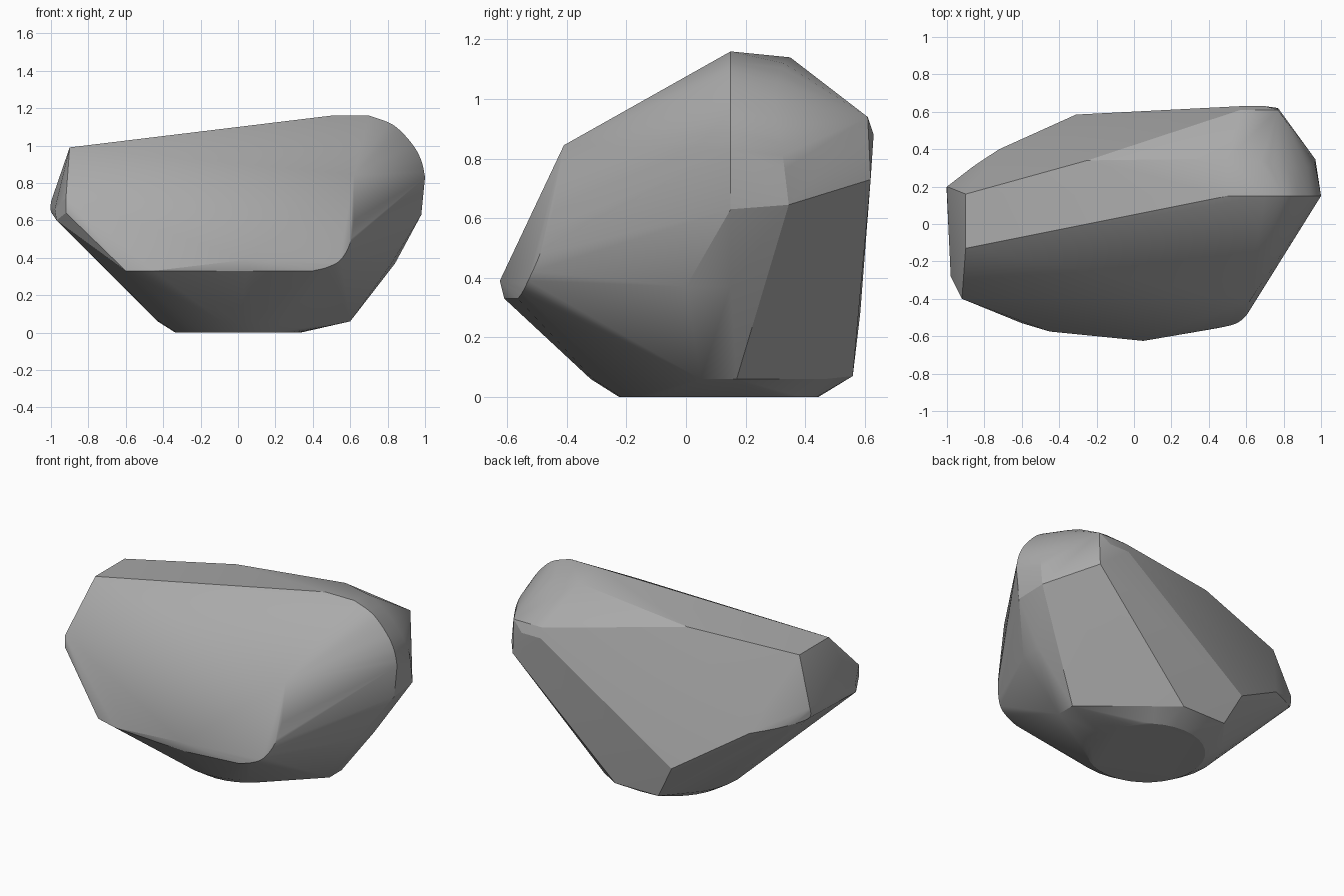
import bpy, bmesh, math
from mathutils import Vector

cube = bpy.data.objects.get("Cube")
if cube:
    bpy.data.objects.remove(cube, do_unlink=True)

# Stone colour
stone = bpy.data.materials.new("stone_grey")
stone.use_nodes = True
grey = (0.4, 0.4, 0.4, 1)
stone.diffuse_color = grey
stone.node_tree.nodes["Principled BSDF"].inputs["Base Color"].default_value = grey


def ring(radius, z, count=32):
    """Round rim of the worn base."""
    return [(radius * math.cos(math.tau * i / count),
             0.11 + radius * math.sin(math.tau * i / count), z) for i in range(count)]


def smooth_path(ctrl, steps=5):
    """Catmull-Rom path that rounds a worn edge."""
    p = [Vector(c) for c in ctrl]
    p = [p[0]] + p + [p[-1]]
    out = []
    for a, b, c, d in zip(p, p[1:], p[2:], p[3:]):
        for i in range(steps + 1):
            t = i / steps
            out.append(0.5 * (2 * b + (c - a) * t + (2 * a - 5 * b + 4 * c - d) * t * t
                              + (3 * b - a - 3 * c + d) * t ** 3))
    return out


# Flat base and its chamfer
points = ring(0.335, 0) + ring(0.43, 0.06)
points += [(0.6, 0.05, 0.06), (0.6, 0.17, 0.06), (0.1, 0.56, 0.07), (-0.2, 0.56, 0.07)]

# Rounded shoulder and the softer edge behind it
points += [(0.5, 0.15, 1.16)]
points += smooth_path([(0.7, 0.15, 1.16), (0.83, 0.15, 1.11), (0.93, 0.15, 1.01),
                       (0.98, 0.15, 0.92), (1.0, 0.15, 0.83)])
points += [(0.5, 0.35, 1.14)]
points += smooth_path([(0.68, 0.33, 1.12), (0.8, 0.31, 1.07), (0.9, 0.3, 0.98),
                       (0.96, 0.32, 0.85), (0.97, 0.345, 0.645)])

# Right flank
points += [(0.98, 0.15, 0.63), (0.84, 0.15, 0.37), (0.82, 0.0, 0.37)]

# Front face, with its rounded lower corner
points += [(0.62, -0.41, 0.845), (0.05, -0.625, 0.39)]
points += smooth_path([(0.62, -0.45, 0.6), (0.6, -0.49, 0.48), (0.55, -0.53, 0.39),
                       (0.48, -0.55, 0.35), (0.4, -0.565, 0.33)])
points += [(0.05, -0.61, 0.33), (-0.45, -0.575, 0.33), (-0.6, -0.53, 0.33)]

# Left end and the rounded edge running to the back
points += [(-0.9, -0.13, 0.99), (-0.9, 0.16, 0.99), (-0.92, -0.4, 0.72),
           (-0.92, -0.4, 0.64), (-0.97, -0.3, 0.6), (-0.98, -0.28, 0.66)]
points += smooth_path([(-1.0, 0.2, 0.7), (-0.99, 0.2, 0.63), (-0.87, 0.3, 0.58),
                       (-0.72, 0.4, 0.54)])

# Back
points += [(-0.31, 0.585, 0.28), (-0.25, 0.34, 1.06), (0.57, 0.61, 0.94), (0.77, 0.61, 0.94),
           (0.57, 0.63, 0.88), (0.7, 0.63, 0.88), (0.77, 0.62, 0.73)]

# Wrap everything in one convex stone
bm = bmesh.new()
for p in points:
    bm.verts.new(p)
bmesh.ops.remove_doubles(bm, verts=bm.verts[:], dist=0.003)
hull = bmesh.ops.convex_hull(bm, input=bm.verts[:])
loose = {v for v in hull["geom_interior"] + hull["geom_unused"] if isinstance(v, bmesh.types.BMVert)}
bmesh.ops.delete(bm, geom=[v for v in loose if v.is_valid], context='VERTS')
bmesh.ops.dissolve_limit(bm, angle_limit=math.radians(1), verts=bm.verts[:], edges=bm.edges[:])
bmesh.ops.recalc_face_normals(bm, faces=bm.faces[:])
mesh = bpy.data.meshes.new("boulder")
bm.to_mesh(mesh)
bm.free()
boulder = bpy.data.objects.new("boulder", mesh)
bpy.context.collection.objects.link(boulder)
mesh.materials.append(stone)

# Worn edges shade softly, hard ridges stay crisp
bpy.ops.object.select_all(action='DESELECT')
boulder.select_set(True)
bpy.context.view_layer.objects.active = boulder
bpy.ops.object.shade_smooth_by_angle(angle=math.radians(20))
